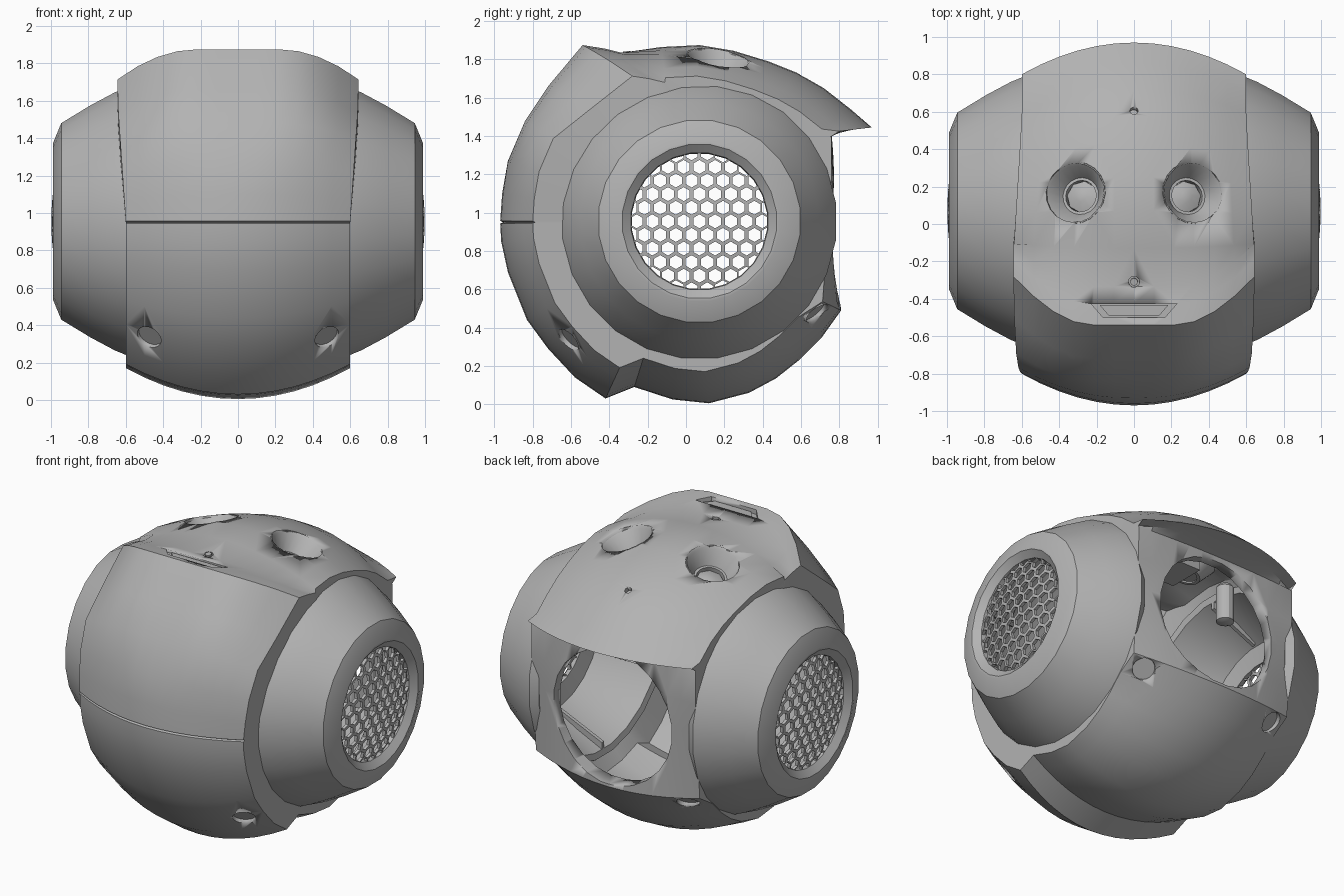
import bpy, bmesh, math
from math import pi, cos, sin, atan2, radians
from mathutils import Vector, Matrix
from mathutils.bvhtree import BVHTree

if "Cube" in bpy.data.objects:
    bpy.data.objects.remove(bpy.data.objects["Cube"])

grey = bpy.data.materials.new("shell_grey")
grey.use_nodes = True
grey.diffuse_color = (0.45, 0.45, 0.45, 1)
grey.node_tree.nodes["Principled BSDF"].inputs["Base Color"].default_value = (0.45, 0.45, 0.45, 1)

CORE = Vector((0, 0, 0.95))      # centre of the shell
POD_Y, POD_Z = 0.07, 0.955       # axis of the side pods


def finish(name, bm, angle=30):
    bmesh.ops.recalc_face_normals(bm, faces=bm.faces)
    mesh = bpy.data.meshes.new(name)
    bm.to_mesh(mesh)
    bm.free()
    mesh.materials.append(grey)
    obj = bpy.data.objects.new(name, mesh)
    bpy.context.collection.objects.link(obj)
    bpy.ops.object.select_all(action='DESELECT')
    obj.select_set(True)
    bpy.context.view_layer.objects.active = obj
    bpy.ops.object.shade_smooth_by_angle(angle=radians(angle))
    return obj


def skin(bm, rings, closed):
    """Join rings of points with quads, optionally last ring to first."""
    rows = [[bm.verts.new(p) for p in ring] for ring in rings]
    pairs = list(zip(rows, rows[1:])) + ([(rows[-1], rows[0])] if closed else [])
    for a, b in pairs:
        for i in range(len(a)):
            j = (i + 1) % len(a)
            bm.faces.new((a[i], a[j], b[j], b[i]))
    return rows


def lathe(name, profile, sides, matrix, closed=True):
    """Turn (radius, height) points about local z."""
    bm = bmesh.new()
    rings = [[matrix @ Vector((r * cos(2 * pi * (i + .5) / sides), r * sin(2 * pi * (i + .5) / sides), h))
              for i in range(sides)] for r, h in profile]
    rows = skin(bm, rings, closed)
    if not closed:
        bm.faces.new(rows[0])
        bm.faces.new(rows[-1])
    return finish(name, bm)


def prism(name, corners, z0, z1, matrix=Matrix()):
    bm = bmesh.new()
    rows = skin(bm, [[matrix @ Vector((x, y, z)) for x, y in corners] for z in (z0, z1)], False)
    bm.faces.new(rows[0])
    bm.faces.new(rows[1])
    return finish(name, bm)


def clamp(v):
    return max(0.0, min(1.0, v))


# Shell: centre-line profile (y, z), swept across the width
outline = [(-.97, .957), (-.96, 1.1), (-.93, 1.27), (-.84, 1.48), (-.72, 1.66), (-.54, 1.875),
           (-.43, 1.858), (-.335, 1.835), (-.13, 1.865), (.07, 1.875), (.25, 1.845), (.43, 1.79),
           (.58, 1.73), (.72, 1.65), (.86, 1.54), (.97, 1.445), (.88, 1.435), (.76, 1.41),
           (.78, 1.2), (.79, .98), (.80, .72), (.81, .49), (.71, .35), (.59, .23), (.47, .135),
           (.33, .06), (.12, .005), (-.07, .025), (-.27, .09), (-.42, .03), (-.58, .14),
           (-.72, .29), (-.83, .44), (-.93, .69), (-.965, .85), (-.97, .943), (-.955, .95)]
STEPS = 12


def half_width(y, z):
    if z < .95:
        return .60
    if y < -.3:
        return .60 + .045 * clamp((z - .95) / .8)
    return .645 - .045 * clamp((y + .2) / .9)


def shell_point(y, z, u):
    w = half_width(y, z)
    hood = y < -.3 and z > 1.2
    flat = clamp((z - 1.2) / .3) / 3 if hood else 0
    g = max(0, (abs(u) - flat) / (1 - flat))
    drop_y = drop_z = .175
    if y > .74 and z < 1.5:                     # brim and flat back
        drop_z = .04 if z > 1.4 else .10
        if z < 1.42:
            drop_y = .13 * (1.41 - z)
    if hood:                                    # hood ridge sweeps back at the sides
        y += .2 * clamp((z - 1.5) / .3) * g * g
    return Vector((u * w, y * (1 - drop_y * g * g), .95 + (z - .95) * (1 - drop_z * g * g)))


rings = []
for y, z in outline:
    us = [2 * i / STEPS - 1 for i in range(STEPS + 1)]
    outer = [shell_point(y, z, u) for u in us]
    edge = outer[-1]
    a = atan2(edge.z - POD_Z, edge.y - POD_Y)
    rim = [(s * x, POD_Y + .69 * cos(a), POD_Z + .69 * sin(a)) for s, x in ((1, edge.x), (1, .56), (-1, .56), (-1, edge.x))]
    inner = []
    for u in reversed(us):
        p = shell_point(y, z, u * .85)
        inner.append(Vector((p.x, min(p.y * .93, .70), .95 + (p.z - .95) * .93)))
    rings.append(outer + rim[:2] + inner + rim[2:])
bm = bmesh.new()
skin(bm, rings, True)
bmesh.ops.recalc_face_normals(bm, faces=bm.faces)
tree = BVHTree.FromBMesh(bm)
shell = finish("outer_shell", bm)


def on_shell(target):
    """Frame on the shell surface, local z pointing outward."""
    d = (Vector(target) - CORE).normalized()
    hit, normal = tree.ray_cast(CORE + d * 3, -d)[:2]
    return Matrix.Translation(hit) @ normal.to_track_quat('Z', 'Y').to_matrix().to_4x4()


def cut(cutter):
    cutter.hide_render = True
    mod = shell.modifiers.new("cut", 'BOOLEAN')
    mod.operation, mod.solver, mod.object = 'DIFFERENCE', 'EXACT', cutter
    bpy.ops.object.select_all(action='DESELECT')
    shell.select_set(True)
    bpy.context.view_layer.objects.active = shell
    bpy.ops.object.modifier_apply(modifier=mod.name)
    bpy.data.objects.remove(cutter)


def cut_hole(frame, radius, low, high, sides=20):
    cut(lathe("hole_cutter", [(radius, low), (radius, high)], sides, frame, False))


# Round opening in the flat back
cut_hole(Matrix.Translation((0, 0, .94)) @ Matrix.Rotation(-pi / 2, 4, 'X'), .435, .55, 1.2, 24)

for side, s in (("left", 1), ("right", -1)):
    # Funnel sockets on the crown
    frame = on_shell((s * .32, .17, 1.82))
    cut_hole(frame, .16, -.3, .2)
    lathe(side + "_crown_socket", [(.168, -.012), (.15, -.03), (.1, -.12), (.085, -.12), (.085, -.17),
                                   (.105, -.17), (.17, -.05)], 20, frame)
    lathe(side + "_socket_lens", [(.09, -.16), (.085, -.145), (.03, -.125)], 8, frame, False)
    # Small round recesses, low at front and back
    for target in ((s * .48, -.62, .33), (s * .5, .69, .47)):
        cut_hole(on_shell(target), .07, -.025, .1)

# Pin holes and slot along the crown centre line
cut_hole(on_shell((0, .61, 1.72)), .022, -.03, .1, 12)
cut_hole(on_shell((0, -.31, 1.84)), .03, -.012, .1, 12)
lathe("crown_pin", [(.02, -.02), (.02, .004)], 12, on_shell((0, -.31, 1.84)), False)


def slot(k):
    return [(x * k, -.465 + y * k) for x, y in ((-.23, .04), (.23, .04), (.165, -.035), (-.165, -.035))]


cut(prism("slot_cutter", slot(1), 1.838, 2))
prism("slot_plate", slot(.8), 1.83, 1.85)

# Side pods with domed honeycomb grilles
pod_profile = [(.69, .55), (.72, .60), (.695, .66), (.625, .79), (.53, .945), (.42, .99), (.405, .99),
               (.36, .955), (.355, .925), (.47, .90), (.56, .75), (.65, .56)]
PITCH = .082
for side, s in (("left", 1), ("right", -1)):
    axis = Matrix.Translation((0, POD_Y, POD_Z)) @ Matrix.Rotation(s * pi / 2, 4, 'Y')
    lathe(side + "_pod", pod_profile, 24, axis)
    bm = bmesh.new()
    for row in range(-6, 7):
        for col in range(-6, 7):
            cx, cy = (col + .5 * (row % 2)) * PITCH, row * PITCH * .866
            if math.hypot(cx, cy) < .37:
                hexagon = [(cx + PITCH * .577 * cos(pi / 6 + k * pi / 3),
                            cy + PITCH * .577 * sin(pi / 6 + k * pi / 3)) for k in range(6)]
                bm.faces.new([bm.verts.new((-s * y, x, 0)) for x, y in hexagon])
    bmesh.ops.remove_doubles(bm, verts=bm.verts, dist=.002)
    cells = list(bm.faces)
    bmesh.ops.inset_individual(bm, faces=cells, thickness=.011)
    bmesh.ops.delete(bm, geom=cells, context='FACES')
    for v in bm.verts:
        v.co.z = .998 - .35 * (v.co.x ** 2 + v.co.y ** 2)
    bars = bmesh.ops.extrude_face_region(bm, geom=list(bm.faces))
    for v in bars["geom"]:
        if isinstance(v, bmesh.types.BMVert):
            v.co.z -= .02
    bm.transform(axis)
    finish(side + "_grille", bm)
    # Ribs inside each pod
    for k in range(6):
        turn = axis @ Matrix.Rotation(k * pi / 3, 4, 'Z') @ Matrix.Rotation(pi / 2, 4, 'X')
        prism(side + "_pod_rib", [(.66, .56), (.60, .56), (.46, .88), (.5, .88)], -.012, .012, turn)
    # Inner canister and bracket under the crown
    lathe(side + "_canister", [(.03, -.14), (.055, -.13), (.055, .1), (.04, .12)], 12,
          Matrix.Translation((s * .42, .35, 1.42)), False)
prism("crown_bracket", [(-.14, .2), (.14, .2), (.14, .45), (-.14, .45)], 1.5, 1.75)
